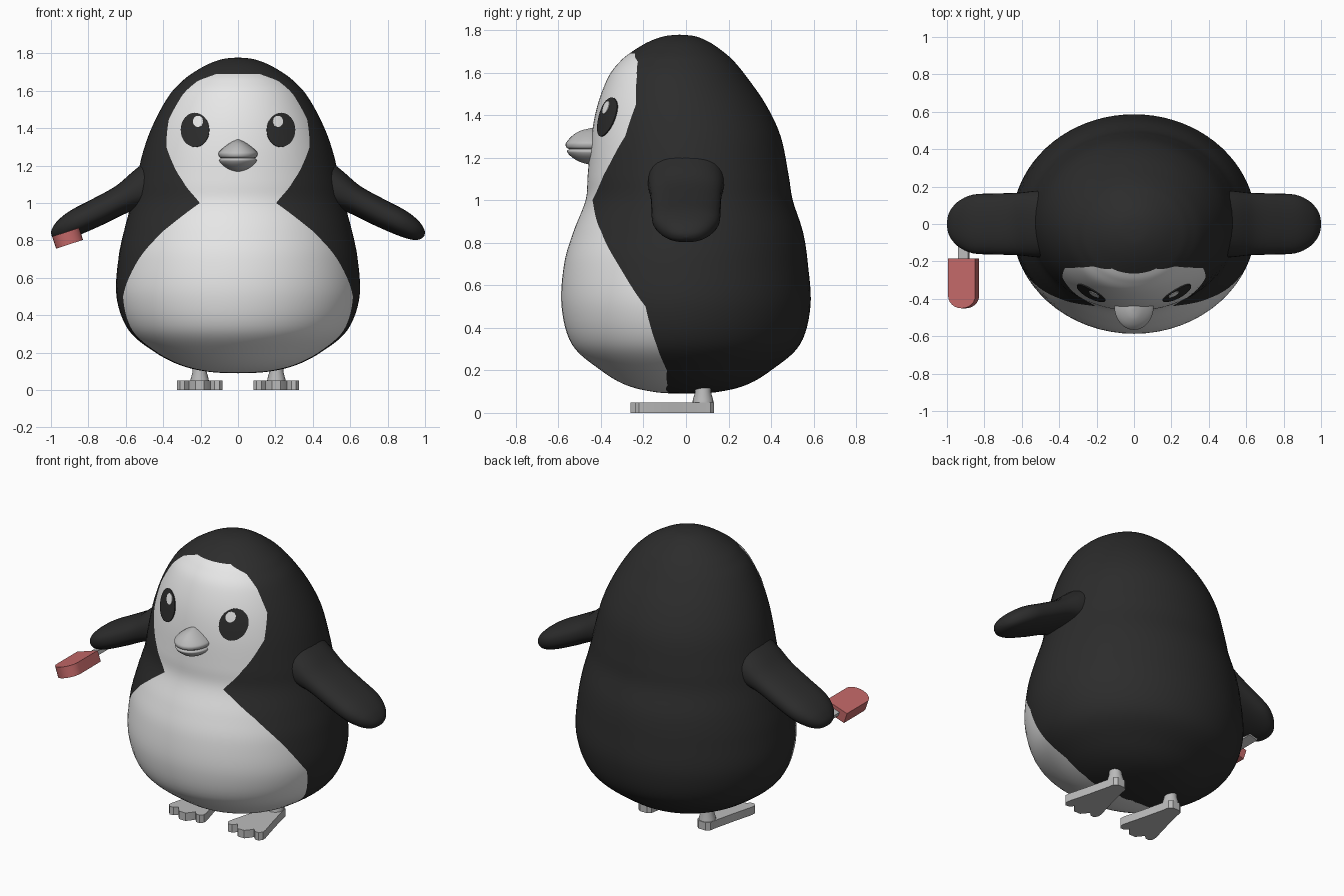
import bpy, bmesh
from math import sin, cos, pi, radians, copysign
from mathutils import Vector, Matrix
from mathutils.bvhtree import BVHTree

if "Cube" in bpy.data.objects:
    bpy.data.objects.remove(bpy.data.objects["Cube"], do_unlink=True)


def make_material(name, color):
    mat = bpy.data.materials.new(name)
    mat.use_nodes = True
    mat.diffuse_color = (*color, 1)
    bsdf = next(n for n in mat.node_tree.nodes if n.type == 'BSDF_PRINCIPLED')
    bsdf.inputs["Base Color"].default_value = (*color, 1)
    return mat


black = make_material("plumage black", (0.025, 0.025, 0.025))
white = make_material("plumage white", (0.8, 0.8, 0.8))
grey = make_material("beak and feet grey", (0.5, 0.5, 0.5))
red = make_material("ice lolly red", (0.55, 0.14, 0.14))


def spline(rows, steps):
    """Smooth curve through rows of numbers, keeping each row as a sample."""
    rows = [Vector(r) for r in rows]
    out = []
    for i in range(len(rows) - 1):
        b, c = rows[i], rows[i + 1]
        a, d = rows[max(i - 1, 0)], rows[min(i + 2, len(rows) - 1)]
        for k in range(steps):
            t = k / steps
            out.append(b + (c - a) * t / 2 + (2 * a - 5 * b + 4 * c - d) * t * t / 2
                       + (3 * b - a - 3 * c + d) * t ** 3 / 2)
    return out + [rows[-1]]


def loft(rings):
    """Skin closed rings of points and cap both ends."""
    bm = bmesh.new()
    loops = [[bm.verts.new(p) for p in ring] for ring in rings]
    n = len(loops[0])
    for low, high in zip(loops, loops[1:]):
        for j in range(n):
            k = (j + 1) % n
            bm.faces.new((low[j], low[k], high[k], high[j]))
    bm.faces.new(loops[0])
    bm.faces.new(loops[-1])
    bmesh.ops.recalc_face_normals(bm, faces=bm.faces)
    return bm


def finish(name, bm, mats, angle=40):
    mesh = bpy.data.meshes.new(name)
    bm.to_mesh(mesh)
    bm.free()
    obj = bpy.data.objects.new(name, mesh)
    bpy.context.collection.objects.link(obj)
    for mat in mats:
        mesh.materials.append(mat)
    bpy.ops.object.select_all(action='DESELECT')
    obj.select_set(True)
    bpy.context.view_layer.objects.active = obj
    bpy.ops.object.shade_smooth_by_angle(angle=radians(angle))
    return obj


def ellipse(cx, cy, z, rx, ry, n=32):
    return [Vector((cx + rx * cos(2 * pi * i / n), cy + ry * sin(2 * pi * i / n), z))
            for i in range(n)]


def prism(outline, z0, z1):
    return loft([[Vector((x, y, z)) for x, y in outline] for z in (z0, z1)])


# Body profile: height, half width, half depth, depth centre, half angle of the white front
profile = [
    (.09, .001, .001, 0, 0), (.097, .15, .14, 0, 55), (.13, .3, .28, 0, 72),
    (.2, .44, .4, 0, 77), (.32, .585, .535, 0, 75), (.5, .65, .585, 0, 71),
    (.7, .64, .573, 0, 56), (.85, .61, .54, .01, 41), (1, .57, .487, .015, 21),
    (1.12, .545, .472, .01, 33), (1.3, .5, .445, 0, 50), (1.45, .44, .395, -.02, 57),
    (1.58, .365, .325, -.04, 54), (1.65, .3, .27, -.042, 47), (1.69, .25, .225, -.04, 28),
    (1.74, .165, .15, -.035, 28), (1.77, .08, .075, -.03, 28), (1.778, .001, .001, -.03, 28)]
STEPS, FRONT, BACK = 6, 24, 48
rings = []
for i, (z, rx, ry, cy, _) in enumerate(spline([r for r in profile], STEPS)):
    # The colour border is linear between rows so the neck notch stays sharp
    row, part = divmod(i, STEPS)
    a, b = profile[row][4], profile[min(row + 1, len(profile) - 1)][4]
    half = radians(a + (b - a) * part / STEPS)
    angles = [-half + 2 * half * j / FRONT for j in range(FRONT)]
    angles += [half + (2 * pi - 2 * half) * j / BACK for j in range(BACK)]
    rings.append([Vector((rx * sin(t), cy - ry * cos(t), z)) for t in angles])
body = loft(rings)
for index, face in enumerate(body.faces):
    mid = face.calc_center_median()
    in_front = index % (FRONT + BACK) < FRONT
    face.material_index = int(in_front and mid.z < 1.69 and mid.y < -.08)
surface = BVHTree.FromBMesh(body)
finish("body", body, [black, white], 60)


def surface_plate(name, cx, cz, rx, rz, lift, mat):
    """Thin oval plate that follows the front of the body."""
    plate = []
    for scale, height in ((1, -.002), (1, lift), (.8, lift), (.5, lift), (.2, lift)):
        ring = []
        for p in ellipse(cx, cz, 0, rx * scale, rz * scale):
            hit, normal, _, _ = surface.ray_cast(Vector((p.x, -2, p.y)), Vector((0, 1, 0)))
            ring.append(hit + normal * height)
        plate.append(ring)
    finish(name, loft(plate), [mat])


# Flipper stations: distance out, height, half thickness, half width
stations = [(.42, 1.12, .13, .18), (.52, 1.07, .105, .178), (.62, 1.02, .078, .167),
            (.75, .953, .074, .163), (.86, .9, .07, .157), (.93, .862, .058, .125),
            (.97, .838, .04, .085), (.99, .828, .02, .045), (.996, .825, .001, .002)]


def flipper(name, side):
    up = Vector((.46 * side, 0, .89))
    sections = []
    for x, z, thick, wide in spline(stations, 4):
        ring = []
        for p in ellipse(0, 0, 0, 1, 1):
            u, v = (copysign(abs(c) ** .85, c) for c in (p.x, p.y))
            ring.append(Vector((side * x, wide * u, z)) + up * thick * v)
        sections.append(ring)
    finish(name, loft(sections), [black], 60)


# Foot outline: heel, one side and scalloped toes, mirrored to the other side
half_foot = [(.025, .132), (.045, .115), (.052, .075), (.085, -.06), (.12, -.19),
             (.122, -.22), (.105, -.24), (.08, -.238), (.058, -.215), (.042, -.24),
             (.022, -.262)]
foot_outline = half_foot + [(-x, y) for x, y in reversed(half_foot)]

for label, side in (("left", 1), ("right", -1)):
    flipper(label + "_flipper", side)
    surface_plate(label + "_eye", side * .228, 1.39, .075, .091, .006, black)
    surface_plate(label + "_eye_highlight", side * .21, 1.434, .027, .03, .009, white)
    foot = prism([(side * .205 + x, y) for x, y in foot_outline], 0, .05)
    finish(label + "_foot", foot, [grey], 30)
    leg = [ellipse(side * .205, .08, z, r, r, 20)
           for z, r in ((.04, .05), (.06, .048), (.1, .037), (.18, .037))]
    finish(label + "_leg", loft(leg), [grey])

# Beak: two rounded halves meeting at a raised lip
beak_rows = [(1.165, .003, .003), (1.18, .048, .06), (1.205, .085, .1), (1.225, .1, .118),
             (1.234, .098, .118), (1.24, .09, .11), (1.247, .1, .122), (1.262, .105, .126),
             (1.275, .1, .12), (1.3, .073, .098), (1.325, .037, .06), (1.34, .003, .003)]
beak = [ellipse(0, -.44, z, rx, ry) for z, rx, ry in spline(beak_rows, 3)]
finish("beak", loft(beak), [grey], 50)

# Ice lolly held at the right flipper tip, tilted with the flipper
tilt = Matrix.Translation((-.911, 0, .812)) @ Matrix.Rotation(radians(-18), 4, 'Y')
arc = [(-.076 * cos(pi * i / 12), -.385 - .066 * sin(pi * i / 12)) for i in range(13)]
lolly = prism([(-.076, -.185)] + arc + [(.076, -.185)], -.034, .034)
lolly.transform(tilt)
finish("ice_lolly", lolly, [red], 30)
stick = prism([(-.028, -.2), (.028, -.2), (.028, -.02), (-.028, -.02)], -.012, .012)
stick.transform(tilt)
finish("lolly_stick", stick, [grey], 30)
